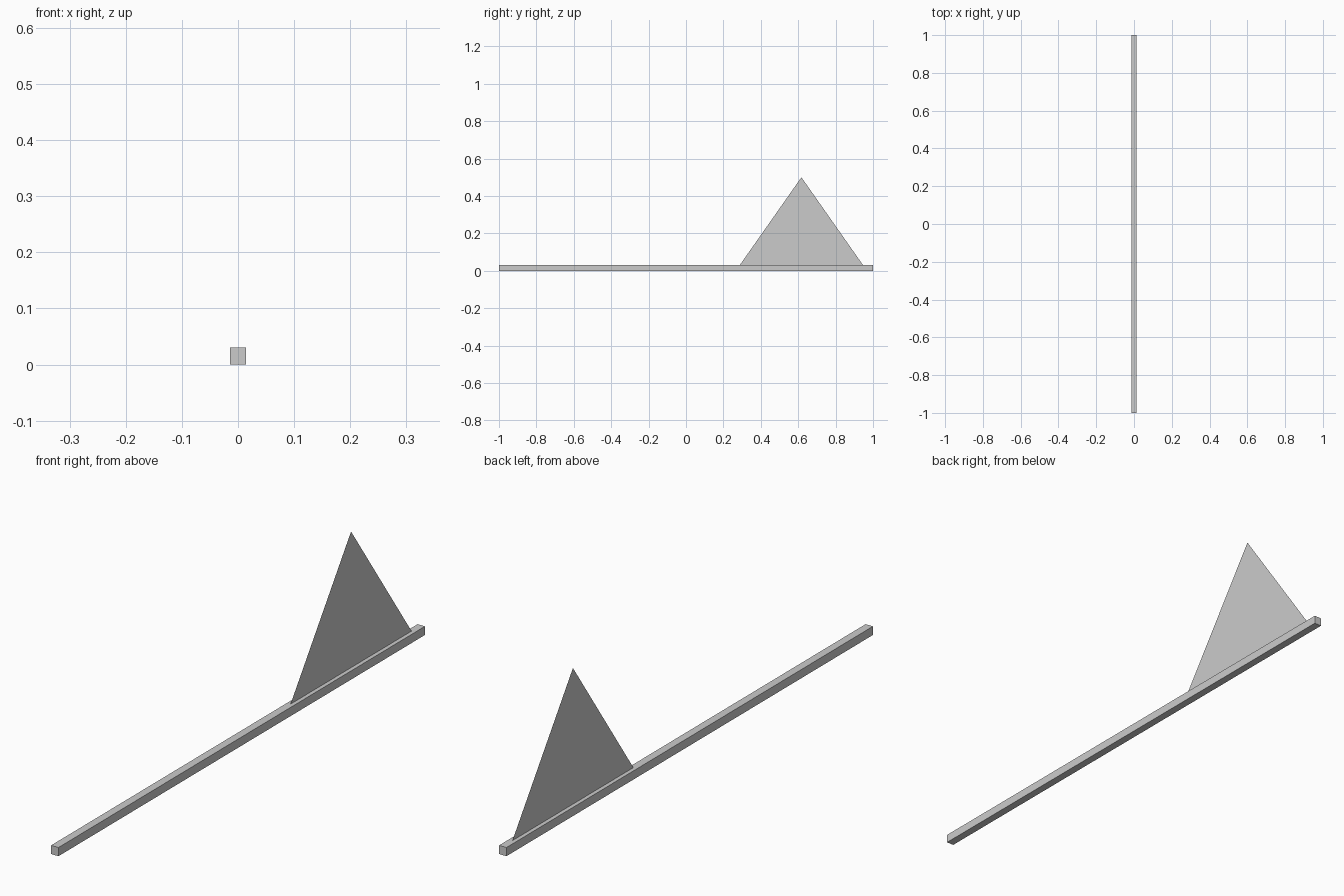
import bpy
import bmesh

if "Cube" in bpy.data.objects:
    bpy.data.objects.remove(bpy.data.objects["Cube"])


def make_object(name, bm):
    mesh = bpy.data.meshes.new(name)
    bm.to_mesh(mesh)
    bm.free()
    obj = bpy.data.objects.new(name, mesh)
    bpy.context.collection.objects.link(obj)
    return obj


BAR_WIDTH, BAR_LENGTH, BAR_HEIGHT = 0.028, 2.0, 0.03

# Long square bar lying along y
bm = bmesh.new()
bmesh.ops.create_cube(bm, size=1)
bmesh.ops.scale(bm, vec=(BAR_WIDTH, BAR_LENGTH, BAR_HEIGHT), verts=bm.verts)
bmesh.ops.translate(bm, vec=(0, 0, BAR_HEIGHT / 2), verts=bm.verts)
make_object("base_bar", bm)

# Paper-thin triangular fin standing on the bar's centre line
fin_y, fin_half, fin_top = 0.617, 0.33, 0.5
bm = bmesh.new()
profile = [(fin_y - fin_half, BAR_HEIGHT), (fin_y + fin_half, BAR_HEIGHT), (fin_y, fin_top)]
bm.faces.new([bm.verts.new((0, y, z)) for y, z in profile])
make_object("triangular_fin", bm)
